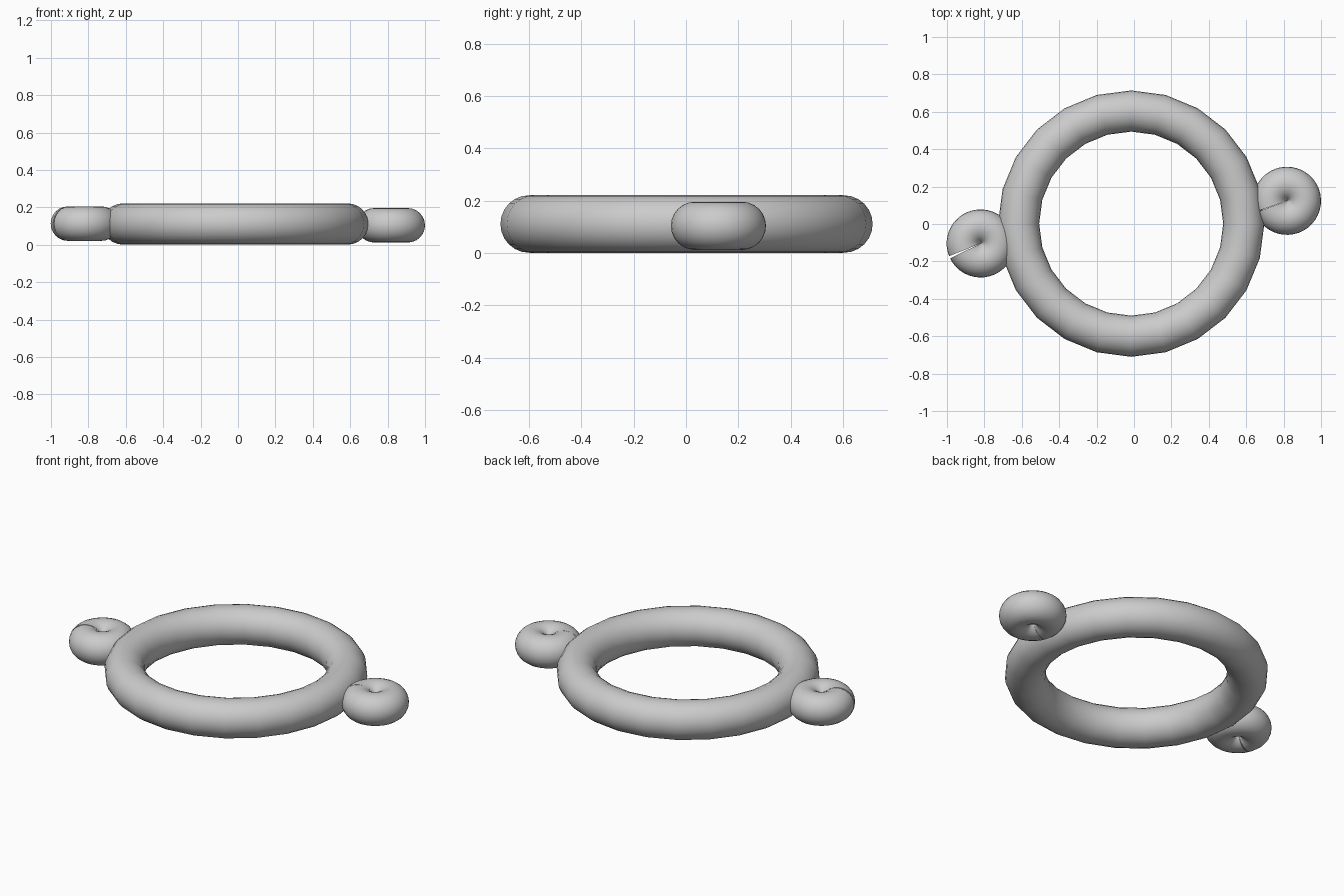
import bpy
import bmesh
from math import cos, sin, pi, radians
from mathutils import Matrix, Vector

cube = bpy.data.objects.get("Cube")
if cube:
    bpy.data.objects.remove(cube, do_unlink=True)

grey = bpy.data.materials.new("light_grey")
grey.use_nodes = True
grey.diffuse_color = (0.6, 0.6, 0.6, 1)
grey.node_tree.nodes["Principled BSDF"].inputs["Base Color"].default_value = (0.6, 0.6, 0.6, 1)


def tube_ring(name, centre, major, minor, steps, sides=24, start=0, gap=0):
    """Sweep a round section about z; a gap leaves a capped slit at the start angle."""
    bm = bmesh.new()
    section = [bm.verts.new((major + minor * cos(2 * pi * i / sides), 0,
                             minor * sin(2 * pi * i / sides))) for i in range(sides)]
    edges = [bm.edges.new((section[i - 1], section[i])) for i in range(sides)]
    bmesh.ops.spin(bm, geom=section + edges, cent=(0, 0, 0), axis=(0, 0, 1),
                   angle=radians(360 - gap), steps=steps)
    if gap:
        bmesh.ops.holes_fill(bm, edges=[e for e in bm.edges if e.is_boundary])
    else:
        bmesh.ops.remove_doubles(bm, verts=bm.verts, dist=0.0005)
    bmesh.ops.rotate(bm, verts=bm.verts, cent=(0, 0, 0),
                     matrix=Matrix.Rotation(radians(start + gap / 2), 3, 'Z'))
    bmesh.ops.recalc_face_normals(bm, faces=bm.faces)
    mesh = bpy.data.meshes.new(name)
    bm.to_mesh(mesh)
    bm.free()
    mesh.materials.append(grey)
    ring = bpy.data.objects.new(name, mesh)
    ring.location = Vector(centre)
    bpy.context.collection.objects.link(ring)
    bpy.ops.object.select_all(action='DESELECT')
    ring.select_set(True)
    bpy.context.view_layer.objects.active = ring
    bpy.ops.object.shade_smooth_by_angle(angle=radians(40))
    return ring


# Large ring
tube_ring("main_ring", (-0.015, 0.002, 0.111), 0.602, 0.11, steps=24)

# Small side rings, each with a narrow seam
tube_ring("left_side_ring", (0.818, 0.124, 0.104), 0.09, 0.092, steps=40, start=200, gap=1)
tube_ring("right_side_ring", (-0.82, -0.104, 0.113), 0.09, 0.092, steps=40, start=204, gap=4)
